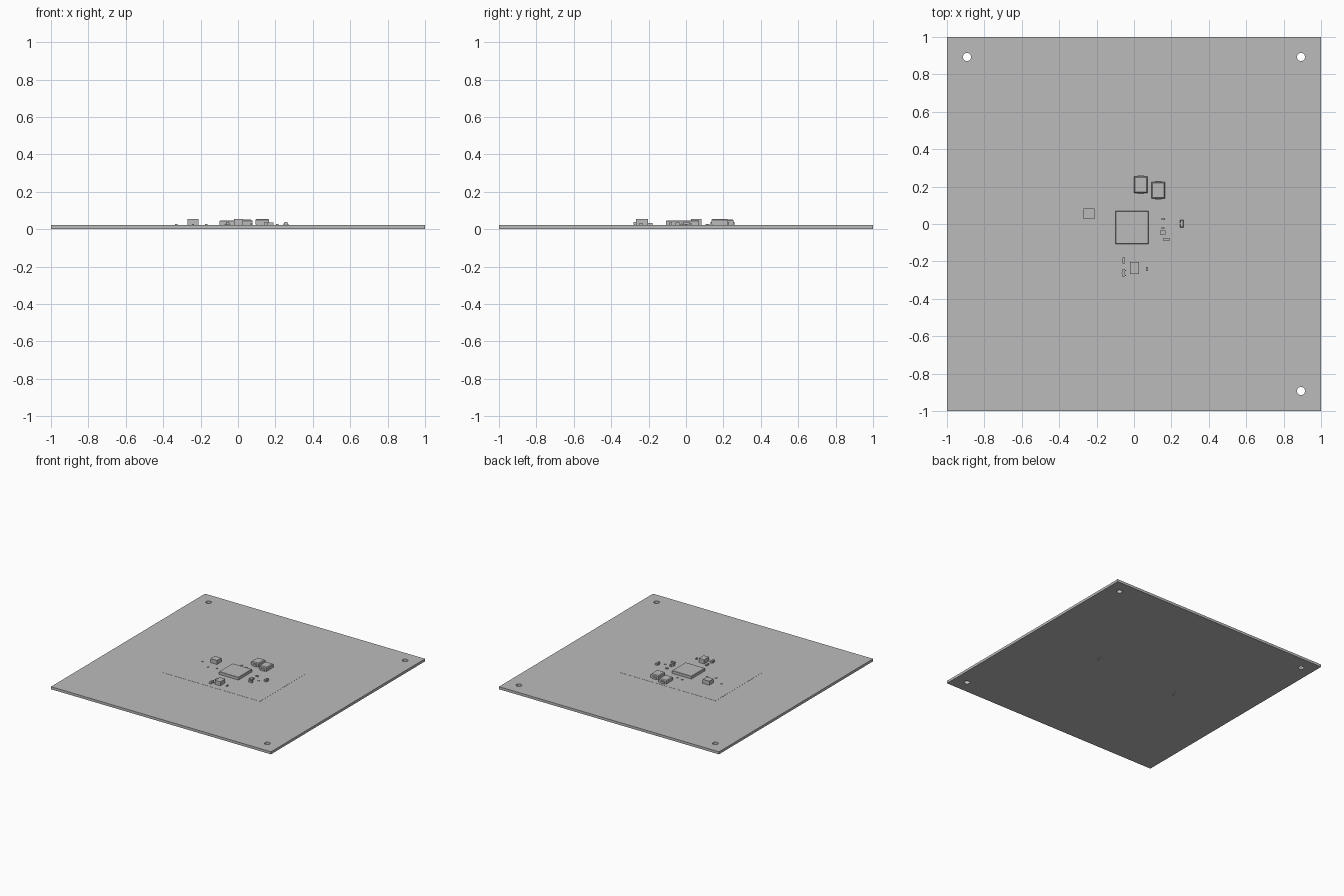
import bpy
import bmesh
from mathutils import Matrix, Vector

if "Cube" in bpy.data.objects:
    bpy.data.objects.remove(bpy.data.objects["Cube"], do_unlink=True)

grey = bpy.data.materials.new("plain grey")
grey.use_nodes = True
colour = (0.5, 0.5, 0.5, 1)
grey.diffuse_color = colour
grey.node_tree.nodes["Principled BSDF"].inputs["Base Color"].default_value = colour

TOP = 0.022      # upper face of the board
UNDER = 0.001    # lower face of the board


def finish(name, bm):
    mesh = bpy.data.meshes.new(name)
    bm.to_mesh(mesh)
    bm.free()
    mesh.materials.append(grey)
    ob = bpy.data.objects.new(name, mesh)
    bpy.context.collection.objects.link(ob)
    return ob


def add_box(bm, x, y, w, d, z0, z1):
    place = Matrix.Translation((x, y, (z0 + z1) / 2)) @ Matrix.Diagonal((w, d, z1 - z0, 1))
    return bmesh.ops.create_cube(bm, size=1, matrix=place)["verts"]


def box(name, x, y, w, d, z1, z0=TOP, bevel=0):
    bm = bmesh.new()
    add_box(bm, x, y, w, d, z0, z1)
    if bevel:
        edges = [e for e in bm.edges if all(v.co.z > z1 - 1e-5 for v in e.verts)]
        bmesh.ops.bevel(bm, geom=edges, offset=bevel, segments=1, affect='EDGES')
    return finish(name, bm)


# Square board with three mounting holes
board = box("board", 0, 0, 2, 2, TOP, UNDER)
bm = bmesh.new()
for sx, sy in ((-1, 1), (1, 1), (1, -1)):
    bmesh.ops.create_cone(bm, cap_ends=True, segments=32, radius1=0.022, radius2=0.022,
                          depth=0.2, matrix=Matrix.Translation((sx * 0.893, sy * 0.893, 0)))
cutter = finish("hole_cutter", bm)
cutter.hide_render = True
cut = board.modifiers.new("holes", 'BOOLEAN')
cut.operation = 'DIFFERENCE'
cut.solver = 'EXACT'
cut.object = cutter
bpy.context.view_layer.update()
solid = bpy.data.meshes.new_from_object(board.evaluated_get(bpy.context.evaluated_depsgraph_get()))
board.modifiers.clear()
board.data = solid
bpy.data.objects.remove(cutter, do_unlink=True)

# Very thin raised layer around the parts
box("surface_layer", -0.02, -0.02, 0.89, 0.6, TOP + 0.001)

# Large chips and blocks
box("main_chip", -0.01, -0.018, 0.176, 0.176, 0.046, bevel=0.002)
box("left_block", -0.24, 0.055, 0.06, 0.055, 0.056)
box("front_block", 0.002, -0.235, 0.048, 0.064, 0.056)


# Power coils: chamfered body, end terminals and a base
def coil(name, x, y, top):
    box(name + "_body", x, y, 0.072, 0.088, top, TOP + 0.004, bevel=0.006)
    box(name + "_base", x, y, 0.064, 0.084, TOP + 0.004)
    bm = bmesh.new()
    for s in (-1, 1):
        add_box(bm, x, y + s * 0.045, 0.034, 0.01, TOP, TOP + 0.016)
    finish(name + "_terminals", bm)


coil("back_coil", 0.036, 0.21, 0.053)
coil("side_coil", 0.13, 0.18, 0.056)


# Three-legged parts: tapered body with one leg on one side and two on the other
def three_leg(name, x, y, flip):
    bm = bmesh.new()
    verts = add_box(bm, x, y, 0.018, 0.04, TOP + 0.002, TOP + 0.018)
    centre = Vector((x, y, 0))
    for v in verts:
        if v.co.z > TOP + 0.01:
            v.co.x = centre.x + (v.co.x - centre.x) * 0.8
            v.co.y = centre.y + (v.co.y - centre.y) * 0.9
    finish(name + "_body", bm)
    bm = bmesh.new()
    for side, dy in ((-1, 0), (1, -0.013), (1, 0.013)):
        px = x + flip * side * 0.012
        add_box(bm, px, y + dy, 0.008, 0.007, TOP, TOP + 0.004)
        add_box(bm, px - flip * side * 0.002, y + dy, 0.004, 0.007, TOP, TOP + 0.01)
    finish(name + "_legs", bm)


three_leg("side_transistor", 0.256, 0.002, 1)
three_leg("front_transistor", -0.056, -0.262, 1)


# Small two-ended parts: body with slightly larger end caps
def small_part(name, x, y, w, d, h):
    box(name + "_body", x, y, w * 0.94, d * 0.94, TOP + h * 0.95)
    bm = bmesh.new()
    for s in (-1, 1):
        if w > d:
            add_box(bm, x + s * w * 0.375, y, w * 0.25, d, TOP, TOP + h)
        else:
            add_box(bm, x, y + s * d * 0.375, w, d * 0.25, TOP, TOP + h)
    finish(name + "_ends", bm)


small = [(0.156, 0.026, 0.02, 0.01, 0.01), (0.155, -0.023, 0.016, 0.01, 0.01),
         (0.154, -0.046, 0.03, 0.022, 0.014), (0.175, -0.083, 0.032, 0.016, 0.014),
         (-0.055, -0.196, 0.012, 0.032, 0.012), (0.07, -0.24, 0.011, 0.02, 0.01)]
for i, spec in enumerate(small, 1):
    small_part(f"small_part_{i}", *spec)

# Tiny low parts
tiny = [(-0.33, 0.01), (-0.24, -0.05), (-0.17, -0.03), (-0.05, 0.12), (0.0, 0.11), (0.21, -0.03)]
for i, (x, y) in enumerate(tiny, 1):
    box(f"tiny_part_{i}", x, y, 0.012, 0.012, TOP + 0.005)

# Small pads on the underside
for side, x, y in (("left", 0.36, 0.01), ("right", -0.41, -0.02)):
    bm = bmesh.new()
    for k in (-1, 0, 1):
        add_box(bm, x, y + k * 0.025, 0.03, 0.012, 0, UNDER)
    finish(side + "_under_pads", bm)
